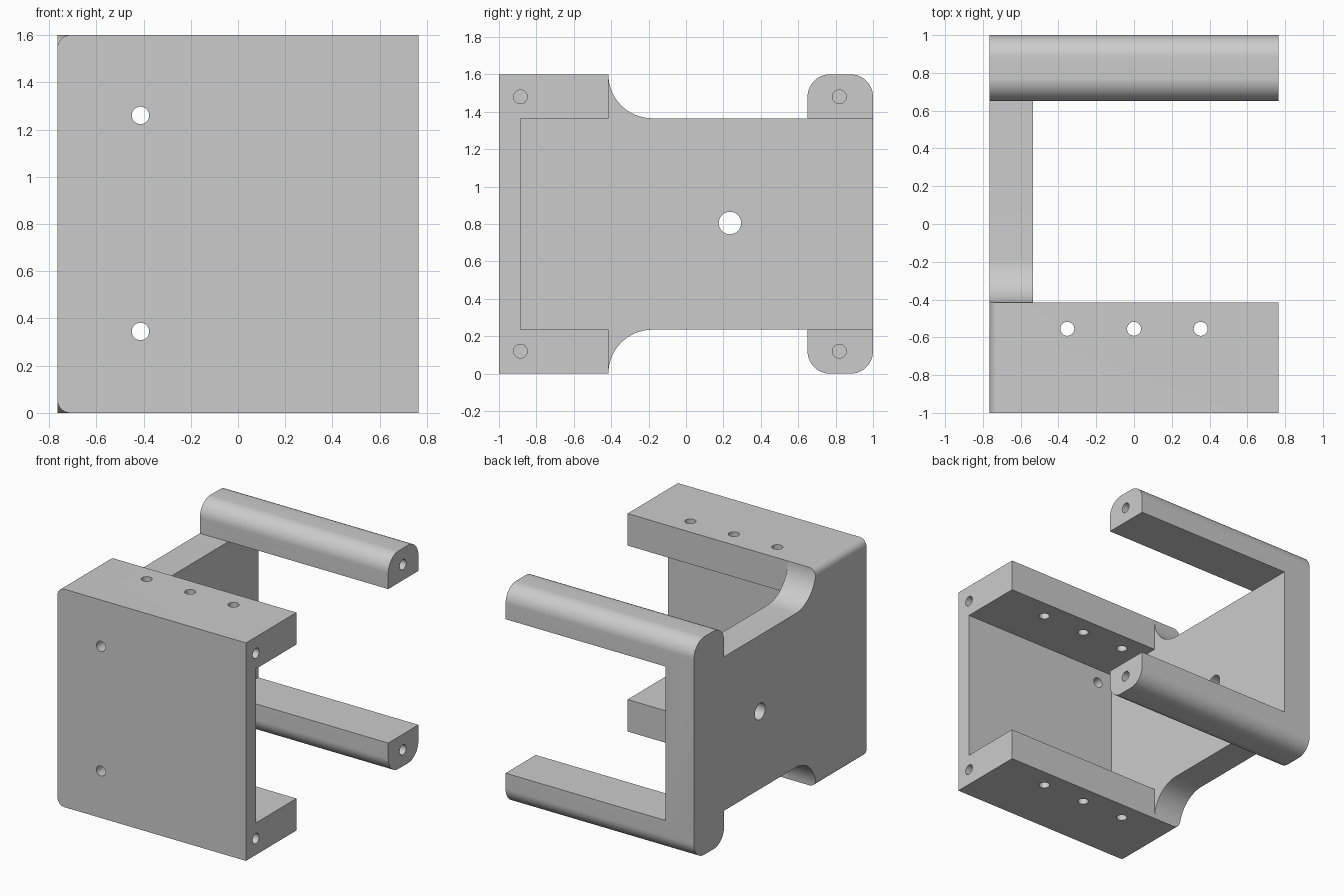
import bpy, bmesh
from math import cos, sin, radians, pi

cube = bpy.data.objects.get("Cube")
if cube:
    bpy.data.objects.remove(cube, do_unlink=True)

W, H = 0.765, 1.6           # half width, height
WALL_X = -0.535             # inner face of side wall
FLANGE = 0.235              # flange and bar thickness

grey = bpy.data.materials.new("grey")
grey.use_nodes = True
grey.diffuse_color = (0.6, 0.6, 0.6, 1)
grey.node_tree.nodes["Principled BSDF"].inputs["Base Color"].default_value = (0.6, 0.6, 0.6, 1)


def arc(cx, cy, r, a0, a1, n=16):
    angles = [radians(a0 + (a1 - a0) * i / n) for i in range(n + 1)]
    return [(cx + r * cos(a), cy + r * sin(a)) for a in angles]


def prism(name, axis, outline, lo, hi):
    """Extrude a 2D outline along an axis; the outline uses the other two axes in order."""
    place = {"x": lambda u, v, t: (t, u, v),
             "y": lambda u, v, t: (u, t, v),
             "z": lambda u, v, t: (u, v, t)}[axis]
    bm = bmesh.new()
    face = bm.faces.new([bm.verts.new(place(u, v, lo)) for u, v in outline])
    ext = bmesh.ops.extrude_face_region(bm, geom=[face])
    moved = [g for g in ext["geom"] if isinstance(g, bmesh.types.BMVert)]
    bmesh.ops.translate(bm, verts=moved, vec=place(0, 0, hi - lo))
    bmesh.ops.recalc_face_normals(bm, faces=bm.faces)
    mesh = bpy.data.meshes.new(name)
    bm.to_mesh(mesh)
    bm.free()
    mesh.materials.append(grey)
    obj = bpy.data.objects.new(name, mesh)
    bpy.context.collection.objects.link(obj)
    return obj


def hole(axis, u, v, r, lo, hi):
    return prism("hole", axis, arc(u, v, r, 0, 360, 32)[:-1], lo, hi)


def mirror_z(points):
    return [(u, H - v) for u, v in reversed(points)]


# Side outline: front block, concave shoulders, rounded rear bars
lower = ([(-1, 0)] + arc(-0.18, 0, FLANGE, 180, 90) + [(0.65, FLANGE)]
         + arc(0.77, 0.12, 0.12, 180, 270) + arc(0.88, 0.12, 0.12, 270, 360))
bracket = prism("bracket", "x", lower + mirror_z(lower), -W, W)

# Open interior beside the wall: cavity plus gap between flanges and bars
inner = [(-0.885, FLANGE), (-0.415, FLANGE), (-0.415, -0.1),
         (0.65, -0.1), (0.65, FLANGE), (1.2, FLANGE)]
cutters = [prism("interior", "x", inner + mirror_z(inner), WALL_X, 1)]

# Rounded long edges of the front block on the wall side
R = 0.055
corner = [(-W - 0.1, R), (-W - 0.1, -0.1), (-W + R, -0.1)] + arc(-W + R, R, R, 270, 180, 10)
for outline in (corner, mirror_z(corner)):
    cutters.append(prism("edge_round", "y", outline, -1.1, 0.2))

# Screw holes: front plate, wall, flanges, and blind end holes
for z in (0.345, 1.26):
    cutters.append(hole("y", -0.413, z, 0.037, -1.1, -0.8))
cutters.append(hole("x", 0.235, 0.805, 0.06, -1, -0.4))
for x in (-0.353, 0, 0.353):
    cutters.append(hole("z", x, -0.555, 0.037, -0.1, 1.7))
for y in (-0.885, 0.82):
    for z in (0.12, H - 0.12):
        cutters.append(hole("x", y, z, 0.037, 0.36, 1))

# Apply the cuts, then drop the cutters
bpy.context.view_layer.objects.active = bracket
bracket.select_set(True)
for c in cutters:
    mod = bracket.modifiers.new("cut", "BOOLEAN")
    mod.operation, mod.solver, mod.object = "DIFFERENCE", "EXACT", c
    bpy.ops.object.modifier_apply(modifier=mod.name)
    bpy.data.objects.remove(c, do_unlink=True)

bpy.ops.object.shade_smooth_by_angle(angle=pi / 6)
